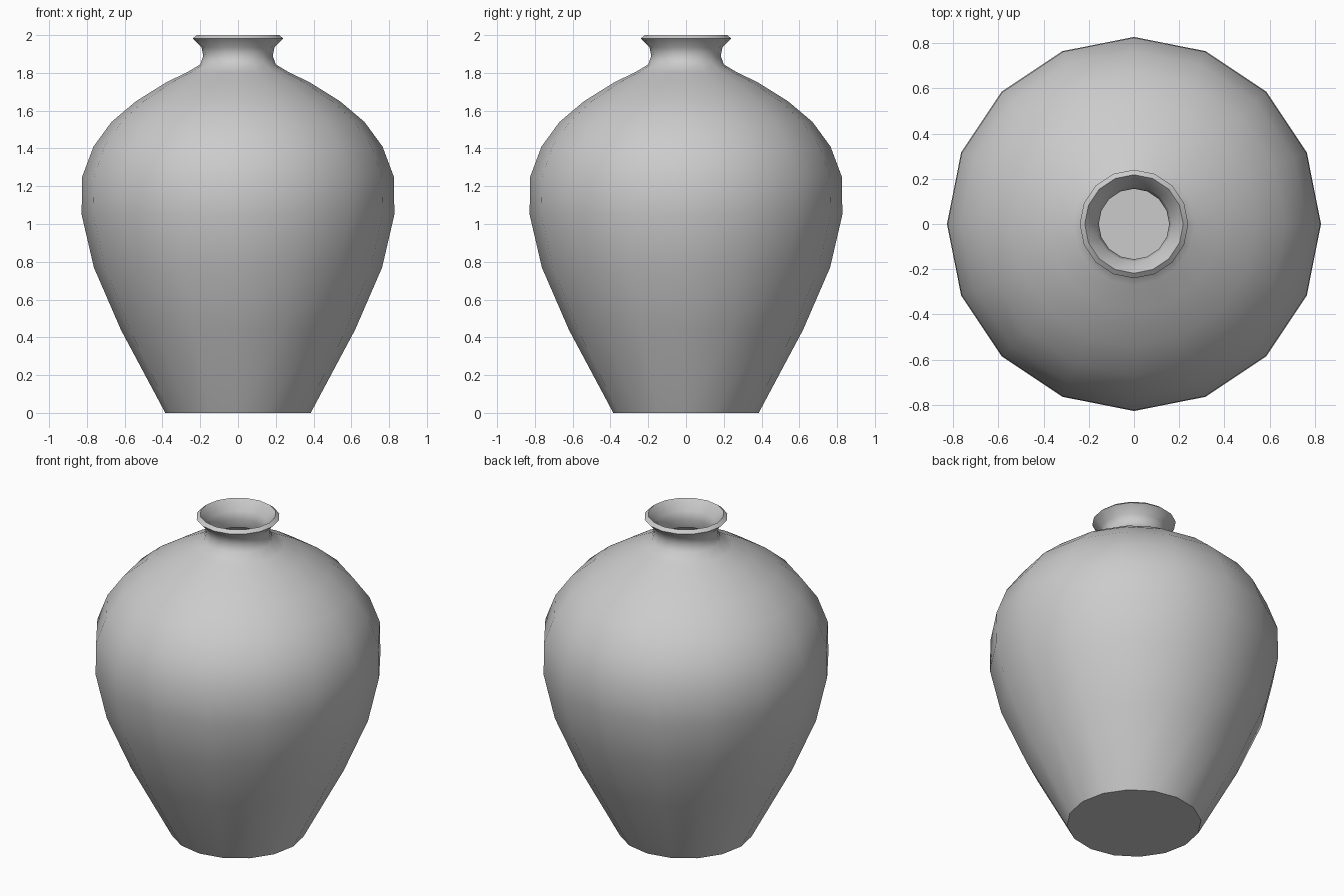
import bpy, bmesh, math

if "Cube" in bpy.data.objects:
    bpy.data.objects.remove(bpy.data.objects["Cube"])

SIDES = 16

# Outer profile (radius, height) from the foot to the lip
outer = [(0.385, 0), (0.62, 0.44), (0.763, 0.77), (0.828, 1.05), (0.825, 1.25),
         (0.765, 1.41), (0.67, 1.54), (0.54, 1.65), (0.38, 1.75), (0.27, 1.803),
         (0.2, 1.845), (0.184, 1.89), (0.193, 1.935), (0.24, 1.982)]
# Inner wall from the lip down to the floor
inner = [(0.218, 2.0), (0.168, 1.94), (0.156, 1.89), (0.17, 1.835), (0.26, 1.775),
         (0.37, 1.722), (0.525, 1.623), (0.648, 1.519), (0.738, 1.397),
         (0.795, 1.243), (0.797, 1.053), (0.734, 0.78), (0.592, 0.452), (0.37, 0.03)]

# Revolve the profile and cap foot and floor
bm = bmesh.new()
rings = []
for r, z in outer + inner:
    rings.append([bm.verts.new((r * math.cos(math.tau * i / SIDES),
                                r * math.sin(math.tau * i / SIDES), z))
                  for i in range(SIDES)])
for a, b in zip(rings, rings[1:]):
    for i in range(SIDES):
        j = (i + 1) % SIDES
        bm.faces.new((a[i], a[j], b[j], b[i]))
bm.faces.new(rings[0][::-1])
bm.faces.new(rings[-1])
bmesh.ops.recalc_face_normals(bm, faces=bm.faces)

mesh = bpy.data.meshes.new("vase")
bm.to_mesh(mesh)
bm.free()
vase = bpy.data.objects.new("vase", mesh)
bpy.context.collection.objects.link(vase)

# Smooth body with crisp foot and lip
bpy.context.view_layer.objects.active = vase
vase.select_set(True)
bpy.ops.object.shade_smooth_by_angle(angle=math.radians(40))
